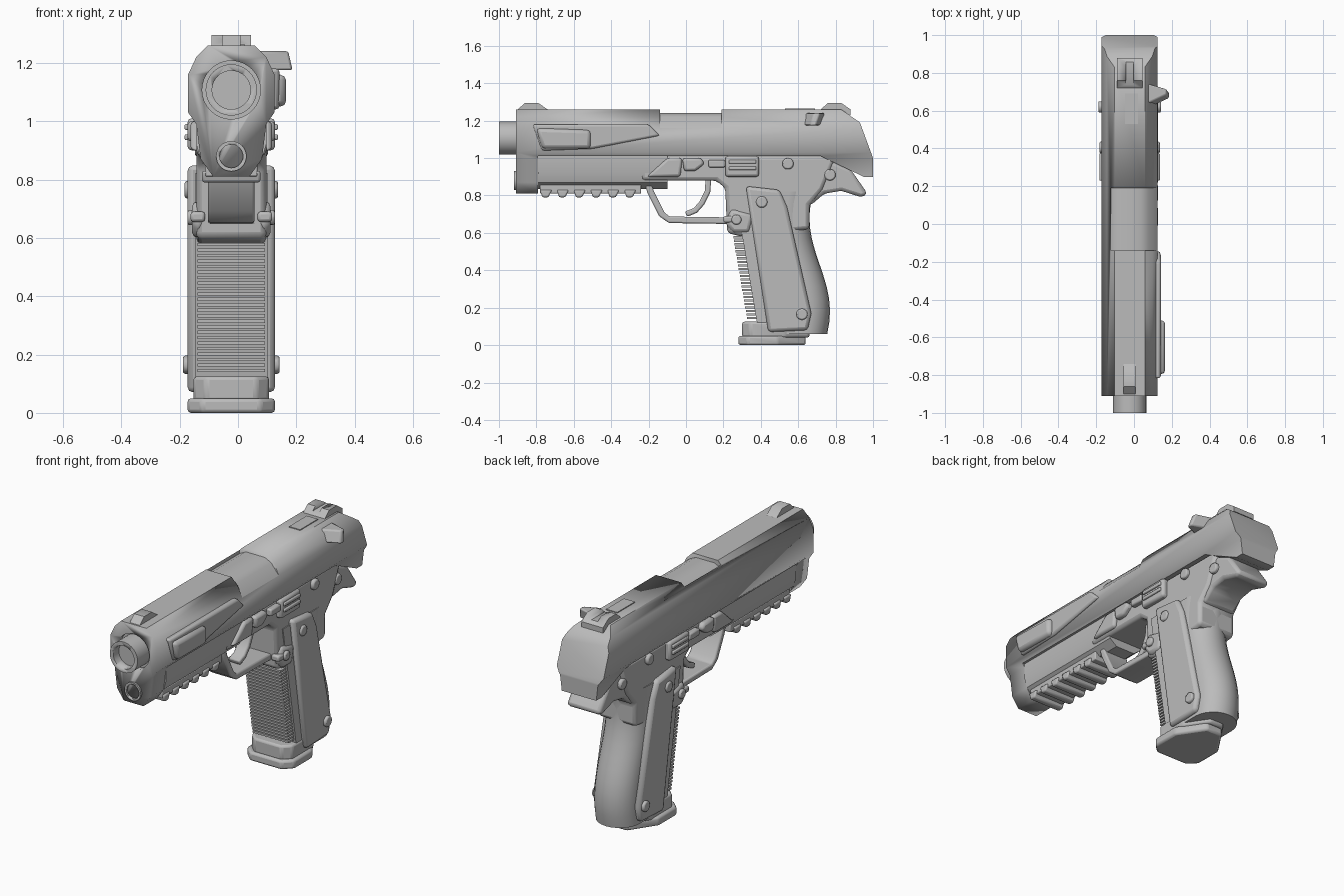
import bpy, bmesh, math
from mathutils import Matrix, Vector

cube = bpy.data.objects.get("Cube")
if cube:
    bpy.data.objects.remove(cube, do_unlink=True)

# Shared levels and planes
CENTRE = -.023
FRONT, LUG_BACK, PORT_FRONT, PORT_BACK = -.91, -.79, -.14, .19
UNDERSIDE, SEAM, BORE, TOP = .81, 1.01, 1.107, 1.26
SLIDE_HALF, FRAME_HALF, GRIP_HALF = .148, .12, .125
GRIP_BOTTOM, GRIP_TOP = .06, .82

grey = bpy.data.materials.new("plain grey")
grey.use_nodes = True
shade = (.5, .5, .5, 1)
grey.diffuse_color = shade
grey.node_tree.nodes["Principled BSDF"].inputs["Base Color"].default_value = shade


def finish(name, bm, bevel=0):
    bmesh.ops.recalc_face_normals(bm, faces=bm.faces)
    mesh = bpy.data.meshes.new(name)
    bm.to_mesh(mesh)
    bm.free()
    obj = bpy.data.objects.new(name, mesh)
    bpy.context.collection.objects.link(obj)
    mesh.materials.append(grey)
    if bevel:
        modifier = obj.modifiers.new("bevel", "BEVEL")
        modifier.width, modifier.segments, modifier.limit_method = bevel, 2, "ANGLE"
    bpy.ops.object.select_all(action="DESELECT")
    obj.select_set(True)
    bpy.context.view_layer.objects.active = obj
    bpy.ops.object.shade_smooth_by_angle(angle=math.radians(35))
    return obj


def loft(name, rings, bevel=0):
    """Skin a list of equal-length point rings and cap both ends."""
    bm = bmesh.new()
    rows = [[bm.verts.new(point) for point in ring] for ring in rings]
    for lower, upper in zip(rows, rows[1:]):
        for i in range(len(lower)):
            bm.faces.new((lower[i - 1], lower[i], upper[i], upper[i - 1]))
    bm.faces.new(rows[0])
    bm.faces.new(rows[-1])
    return finish(name, bm, bevel)


def side(name, outline, near, far, bevel=0):
    """Extrude a (y, z) outline between two distances from the centre plane."""
    return loft(name, [[(CENTRE + x, y, z) for y, z in outline] for x in (near, far)], bevel)


def across(name, outline, half, bevel=0):
    """Extrude a (y, z) outline evenly to both sides."""
    return side(name, outline, -half, half, bevel)


def box(name, near, far, back, front, low, high, bevel=0):
    outline = [(back, low), (front, low), (front, high), (back, high)]
    return side(name, outline, near, far, bevel)


def along(name, half_outline, start, end):
    """Mirror a half (x, z) outline and extrude it along the length."""
    outline = half_outline + [(-x, z) for x, z in reversed(half_outline)]
    return loft(name, [[(CENTRE + x, y, z) for x, z in outline] for y in (start, end)])


def ribbon(name, path, thickness, half, bevel):
    """Give a (y, z) path an even thickness and extrude it."""
    points = [Vector(point) for point in path]
    outer, inner = [], []
    for i, point in enumerate(points):
        run = points[min(i + 1, len(points) - 1)] - points[max(i - 1, 0)]
        offset = Vector((-run.y, run.x)).normalized() * thickness / 2
        outer.append(point + offset)
        inner.append(point - offset)
    return across(name, outer + inner[::-1], half, bevel)


def disc(name, x, y, z, radius, depth, axis, sides=32, bevel=0):
    bm = bmesh.new()
    turn = Matrix.Rotation(math.pi / 2, 4, "Y" if axis == "X" else "X")
    place = Matrix.Translation((CENTRE + x, y, z)) @ turn
    bmesh.ops.create_cone(bm, cap_ends=True, segments=sides, radius1=radius,
                          radius2=radius, depth=depth, matrix=place)
    return finish(name, bm, bevel)


def cut(obj, tool, operation="DIFFERENCE"):
    """Apply a boolean and remove the tool."""
    modifier = obj.modifiers.new("cut", "BOOLEAN")
    modifier.object, modifier.operation, modifier.solver = tool, operation, "EXACT"
    bpy.context.view_layer.objects.active = obj
    bpy.ops.object.modifier_apply(modifier=modifier.name)
    bpy.data.objects.remove(tool, do_unlink=True)


# Slide: side silhouette intersected with its cross-section
slide = across("slide", [
    (FRONT, UNDERSIDE), (LUG_BACK, UNDERSIDE), (LUG_BACK, SEAM), (.72, SEAM), (.95, .9),
    (1, .9), (1, 1), (.93, 1.19), (.83, TOP), (FRONT, TOP)], half=.3)
section = along("section", [
    (.055, UNDERSIDE - .01), (.105, .87), (FRAME_HALF, .99), (SLIDE_HALF, 1.03),
    (SLIDE_HALF, 1.16), (.12, 1.22), (.07, TOP + .01)], start=-2, end=2)
cut(slide, section, "INTERSECT")
cut(slide, box("port", -.1, .3, PORT_FRONT, PORT_BACK, low=1.16, high=2))
cut(slide, disc("muzzle_seat", 0, FRONT, BORE, radius=.1, depth=.05, axis="Y"))
along("chamber_hood", [(.1, SEAM), (SLIDE_HALF, 1.16), (.1, 1.22), (.06, 1.24)],
      start=PORT_FRONT, end=PORT_BACK)
side("slide_flank", [(-.82, 1.18), (-.77, 1.04), (-.5, 1.05), (PORT_FRONT, 1.12),
                     (-.2, 1.18)], near=.1, far=.165, bevel=.012)
side("flank_block", [(-.8, 1.16), (-.77, 1.05), (-.51, 1.05), (-.51, 1.15)],
     near=.1, far=.188, bevel=.02)
box("top_catch", -.025, .045, .53, .69, low=TOP - .01, high=TOP + .005)

# Sights
for name, start, end, half in (("front_sight", -.9, -.74, .032), ("rear_sight", .72, .88, .068)):
    sight = across(name, [(start, TOP - .03), (start, TOP), (start + .04, 1.295),
                          (end - .05, 1.295), (end, TOP), (end, TOP - .03)], half)
    if name == "rear_sight":
        cut(sight, box("notch", -.02, .02, 0, 1, low=TOP + .015, high=2))

# Barrel and guide rod
barrel = disc("barrel", 0, -.6, BORE, radius=.088, depth=.8, axis="Y")
cut(barrel, disc("bore", 0, -1, BORE, radius=.066, depth=.1, axis="Y"))
rod = disc("guide_rod", 0, FRONT, .88, radius=.052, depth=.02, axis="Y")
cut(rod, disc("rod_hole", 0, FRONT, .88, radius=.04, depth=.03, axis="Y"))

# Dust cover and accessory rail
along("dust_cover", [(.06, .835), (.105, .87), (FRAME_HALF, .92), (FRAME_HALF, SEAM)],
      start=LUG_BACK, end=-.1)
rail_start, rail_end, teeth = -.78, -.24, 6
box("rail", -.09, .09, rail_start, rail_end, low=UNDERSIDE, high=.86, bevel=.006)
pitch = (rail_end - rail_start) / teeth
for i in range(teeth):
    y = rail_start + i * pitch
    across("rail_tooth", [(y, .83), (y + pitch / 8, .79), (y + pitch / 2, .79),
                          (y + pitch * .7, .83)], half=.1, bevel=.008)

# Frame, tang and trigger group
across("frame", [(-.24, SEAM), (-.24, .88), (.16, .88), (.21, .84), (.22, .6), (.3, .58),
                 (.66, .62), (.66, .75), (.73, .83), (.8, SEAM)], FRAME_HALF, bevel=.02)
across("tang", [(.6, SEAM), (.72, SEAM), (.88, .94), (.97, .81), (.94, .79),
                (.83, .825), (.74, .81), (.67, .75), (.6, .75)], half=.105, bevel=.03)
ribbon("trigger_guard", [(-.21, .89), (-.19, .82), (-.13, .7), (-.09, .67), (.25, .665)],
       thickness=.035, half=.08, bevel=.008)
ribbon("trigger", [(.12, .89), (.115, .82), (.085, .76), (.05, .72), (0, .7)],
       thickness=.03, half=.035, bevel=.008)


# Grip: leaning flat front strap and waved, rounded backstrap
def strap_front(z):
    return .4 - .17 * z


def strap_back(z):
    return .715 + .055 * math.cos((z - .18) * math.tau)


rings = []
levels = 12
for i in range(levels + 1):
    z = GRIP_BOTTOM + (GRIP_TOP - GRIP_BOTTOM) * i / levels
    front, centre = strap_front(z), strap_back(z) - GRIP_HALF
    ring = [(-GRIP_HALF, front), (GRIP_HALF, front)]
    for step in range(levels + 1):
        angle = math.pi * step / levels
        ring.append((GRIP_HALF * math.cos(angle), centre + GRIP_HALF * math.sin(angle)))
    rings.append([(CENTRE + x, y, z) for x, y in ring])
loft("grip", rings)

# Ribs down the front strap
ribs = 24
for i in range(ribs):
    z = .14 + .45 * i / ribs
    y = strap_front(z) - .05
    box("strap_rib", -.115, .115, y, y + .08, low=z, high=z + .011)

# Magazine foot: octagonal plates
for name, half, front, back, low, high in (("magazine_base", .15, .28, .64, 0, .05),
                                           ("magazine_collar", .13, .3, .66, .04, .125)):
    corner = half / 3
    outline = [(half, front + corner), (half - corner, front), (corner - half, front),
               (-half, front + corner), (-half, back - half), (-corner, back),
               (corner, back), (half, back - half)]
    loft(name, [[(CENTRE + x, y, z) for x, y in outline] for z in (low, high)], bevel=.012)

# Details on both flanks
for sign, flank in ((1, "left"), (-1, "right")):
    inner, outer = sign * .09, sign * .15
    side(flank + "_grip_panel", [(.44, .07), (.32, .85), (.5, .83), (.54, .74), (.67, .17),
                                 (.65, .08)], inner, outer, bevel=.018)
    for y, z, reach in ((.405, .765, .16), (.62, .165, .166), (.545, .97, .14), (.77, .91, .125)):
        disc(flank + "_screw", sign * reach / 2, y, z, radius=.031, depth=reach,
             axis="X", sides=12, bevel=.008)
    box(flank + "_slide_release", inner, outer, .21, .39, low=.9, high=SEAM, bevel=.014)
    for z in (.935, .97):
        box(flank + "_release_ridge", inner, sign * .16, .23, .375, low=z, high=z + .02, bevel=.005)
    box(flank + "_release_arm", inner, outer, .12, .21, low=.95, high=.99, bevel=.008)
    side(flank + "_takedown_lever", [(-.02, 1), (-.01, .93), (.05, .93), (.1, .97), (.08, 1)],
         inner, outer, bevel=.014)
    side(flank + "_frame_shoulder", [(-.21, .9), (-.1, 1), (-.02, 1), (-.03, .9)],
         inner, sign * .14, bevel=.014)
    disc(flank + "_magazine_release", inner, .27, .67, radius=.027, depth=.12,
         axis="X", sides=12, bevel=.008)
    box(flank + "_release_bar", inner, sign * .14, .2, .29, low=.655, high=.69, bevel=.01)
    side(flank + "_strap_shoulder", [(.21, .65), (.25, .6), (.34, .6), (.36, .7), (.24, .73)],
         inner, sign * .135, bevel=.02)

# Safety lever on the left flank only: a tapering, upswept wedge
lever = []
for x, middle, length in ((.09, .67, .12), (.21, .68, .03)):
    start, end = middle - length / 2, middle + length / 2
    lever.append([(CENTRE + x, start, 1.175), (CENTRE + x, end, 1.175),
                  (CENTRE + x - .015, end + .02, 1.24), (CENTRE + x - .015, start + .02, 1.24)])
loft("safety_lever", lever, bevel=.008)
